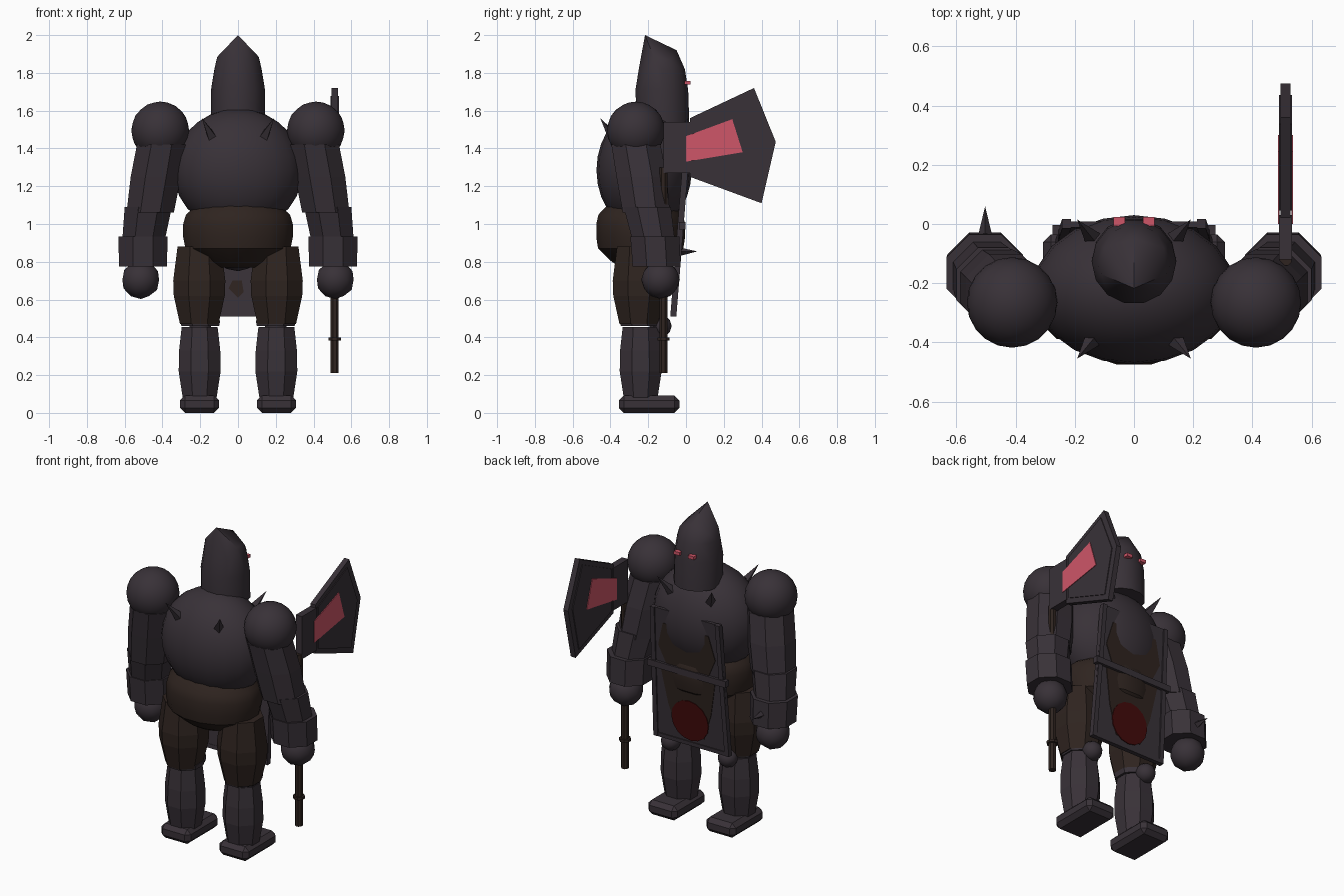
import bpy, bmesh, math
from mathutils import Vector

if "Cube" in bpy.data.objects:
    bpy.data.objects.remove(bpy.data.objects["Cube"])


def mat(name, rgb):
    m = bpy.data.materials.new(name)
    m.diffuse_color = (*rgb, 1)
    m.use_nodes = True
    m.node_tree.nodes["Principled BSDF"].inputs["Base Color"].default_value = m.diffuse_color
    return m


IRON = mat("dark_iron", (.040, .031, .039))
LEATHER = mat("dark_leather", (.028, .0175, .014))
GLOW = mat("rose_red", (.62, .092, .138))
BLOOD = mat("deep_red", (.055, .003, .003))


def finish(bm, name, m, smooth=0):
    bmesh.ops.recalc_face_normals(bm, faces=bm.faces)
    me = bpy.data.meshes.new(name)
    bm.to_mesh(me)
    bm.free()
    me.materials.append(m)
    o = bpy.data.objects.new(name, me)
    bpy.context.collection.objects.link(o)
    if smooth:
        bpy.ops.object.select_all(action='DESELECT')
        o.select_set(True)
        bpy.context.view_layer.objects.active = o
        bpy.ops.object.shade_smooth_by_angle(angle=math.radians(smooth))
    return o


def loft(name, m, rings, n=8, smooth=0):
    """Horizontal rings (x, y, z, rx, ry) joined into a closed tube."""
    bm = bmesh.new()
    loops = []
    for x, y, z, rx, ry in rings:
        k = 1 / math.cos(math.pi / n)
        loops.append([bm.verts.new((x + k * rx * math.cos((i + .5) * math.tau / n),
                                    y + k * ry * math.sin((i + .5) * math.tau / n), z))
                      for i in range(n)])
    for a, b in zip(loops, loops[1:]):
        for i in range(n):
            j = (i + 1) % n
            bm.faces.new((a[i], a[j], b[j], b[i]))
    bm.faces.new(loops[0])
    bm.faces.new(loops[-1])
    return finish(bm, name, m, smooth)


def ball(name, m, c, r, sub=2):
    bm = bmesh.new()
    bmesh.ops.create_icosphere(bm, subdivisions=sub, radius=1)
    for v in bm.verts:
        v.co = Vector([v.co[i] * r[i] + c[i] for i in range(3)])
    return finish(bm, name, m, 45)


def box(name, m, c, size, rx=0, bevel=0):
    bm = bmesh.new()
    bmesh.ops.create_cube(bm, size=1)
    for v in bm.verts:
        v.co = Vector([v.co[i] * size[i] for i in range(3)])
    if bevel:
        bmesh.ops.bevel(bm, geom=bm.edges[:], offset=bevel, segments=1, affect='EDGES')
    o = finish(bm, name, m)
    o.location, o.rotation_euler = c, (rx, 0, 0)
    return o


def spike(name, base, tip, r):
    bm = bmesh.new()
    b, t = Vector(base), Vector(tip)
    bmesh.ops.create_cone(bm, cap_ends=True, segments=4, radius1=r, radius2=0, depth=(t - b).length)
    q = (t - b).to_track_quat('Z', 'Y')
    for v in bm.verts:
        v.co = q @ v.co + (b + t) / 2
    return finish(bm, name, IRON)


def slab(name, m, pts, place, a, b):
    """Polygon pts extruded between depths a and b; place(u, v, depth) -> xyz."""
    bm = bmesh.new()
    lo = [bm.verts.new(place(u, v, a)) for u, v in pts]
    hi = [bm.verts.new(place(u, v, b)) for u, v in pts]
    bm.faces.new(lo)
    bm.faces.new(hi)
    for i in range(len(pts)):
        j = (i + 1) % len(pts)
        bm.faces.new((lo[i], lo[j], hi[j], hi[i]))
    return finish(bm, name, m)


# Trunk
bm = bmesh.new()
bmesh.ops.create_uvsphere(bm, u_segments=20, v_segments=14, radius=1)
for v in bm.verts:
    v.co = Vector((v.co.x * .343, v.co.y * .252 - .222, v.co.z * .325 + 1.285))
finish(bm, "torso", IRON, 45)
loft("belly", LEATHER, [(0, -.24, z, .29 * k, .235 * k) for z, k in
     ((.77, .45), (.80, .65), (.87, .96), (.93, 1), (1.0, 1), (1.05, .95), (1.1, .75))], 16, 35)
ball("pelvis", IRON, (0, -.22, .84), (.12, .12, .09))

# Helmet: round base hulled up to a sloping ridge
bm = bmesh.new()
for z, r, y in ((1.53, .143, -.122), (1.71, .143, -.128), (1.82, .125, -.128)):
    for i in range(14):
        a = math.tau * i / 14
        bm.verts.new((r * math.cos(a), y + r * math.sin(a), z))
for p in ((0, -.217, 2), (0, -.05, 1.92), (.11, -.17, 1.885), (-.11, -.17, 1.885),
          (.1, -.08, 1.87), (-.1, -.08, 1.87)):
    bm.verts.new(p)
bmesh.ops.convex_hull(bm, input=bm.verts[:])
finish(bm, "helmet", IRON, 28)

for s, side in ((-1, "left"), (1, "right")):
    box(side + "_eye", GLOW, (s * .05, .008, 1.748), (.04, .03, .02))
    # Arm
    ball(side + "_shoulder", IRON, (s * .412, -.265, 1.495), (.153, .153, .153), 3)
    loft(side + "_upper_arm", IRON, [(s * .405, -.265, 1.42, .13, .13),
                                     (s * .435, -.235, 1.25, .133, .133),
                                     (s * .465, -.21, 1.06, .125, .125)])
    loft(side + "_forearm", IRON, [(s * .475, -.205, 1.09, .125, .125),
                                   (s * .505, -.165, .88, .11, .11)])
    loft(side + "_cuff", IRON, [(s * .503, -.165, .935, .13, .13),
                                (s * .503, -.155, .775, .127, .127)])
    ball(side + "_hand", IRON, (s * .515, -.135, .705), (.102, .102, .102))
    # Leg
    loft(side + "_thigh", LEATHER, [(s * .205, -.25, z, r, r) for z, r in
                                    ((.47, .102), (.62, .135), (.70, .138), (.88, .115))])
    loft(side + "_shin", IRON, [(s * .203, -.24, z, r, r) for z, r in
                                ((.07, .088), (.22, .111), (.33, .109), (.455, .095))])
    loft(side + "_knee_band", IRON, [(s * .2, -.245, .46, .1, .1), (s * .2, -.245, .49, .106, .106)])
    ball(side + "_knee", IRON, (s * .2, -.135, .46), (.06, .06, .06))
    box(side + "_foot", IRON, (s * .204, -.195, .046), (.206, .32, .092), bevel=.026)
    # Torso spikes, mirrored front and back
    for t, end in ((-1, "back"), (1, "front")):
        spike(f"{side}_{end}_spike", (s * .135, -.22 + t * .165, 1.455),
              (s * .192, -.22 + t * .235, 1.563), .032)

spike("cuff_spike", (-.503, -.04, .853), (-.503, .06, .855), .024)


# Apron plate leaning back toward the knees
def apron(u, v, d):
    return (u, -.03 + (v - 1.0) * .08 + d, v)


slab("apron_plate", IRON, [(-.26, .51), (.26, .51), (.255, 1.0), (.235, 1.36), (-.235, 1.36), (-.255, 1.0)],
     apron, -.01, .01)
for s, side in ((-1, "left"), (1, "right")):
    slab(side + "_apron_rim", IRON, [(s * .265, .51), (s * .235, .51), (s * .213, 1.36), (s * .243, 1.36)],
         apron, -.014, .018)
slab("apron_hem", IRON, [(-.26, .51), (.26, .51), (.26, .535), (-.26, .535)], apron, -.012, .016)
box("apron_belt", IRON, (0, -.02, .99), (.55, .034, .04))
slab("upper_leather_panel", LEATHER, [(-.15, 1.01), (.15, 1.01), (.2, 1.12), (.16, 1.27), (-.16, 1.27), (-.2, 1.12)],
     apron, .009, .014)
LOW = [(-.09, .575), (.09, .575), (.15, .75), (.19, .97), (-.19, .97), (-.15, .75)]
slab("lower_leather_panel", LEATHER, LOW, apron, .009, .014)
slab("rear_leather_patch", LEATHER, [(-.05, .66), (0, .61), (.03, .64), (.02, .7), (-.03, .7)],
     apron, -.014, -.009)
slab("red_emblem", BLOOD, [(.13 * math.cos(i * math.tau / 16), .675 + .13 * math.sin(i * math.tau / 16))
                           for i in range(16)], apron, .013, .018)

# Axe
AX, AY = .512, -.12
loft("axe_handle", LEATHER, [(AX, AY, .21, .021, .021), (AX, AY, 1.3, .021, .021)])
loft("handle_ring", LEATHER, [(AX, AY, .383, .032, .032), (AX, AY, .40, .032, .032)])


def blade(u, v, d):
    return (AX + d, u, v)


EDGE = [(.02, 1.56), (.36, 1.72), (.475, 1.435), (.40, 1.11), (.02, 1.25)]
slab("axe_socket", IRON, [(-.12, 1.27), (-.12, 1.54), (.03, 1.54), (.03, 1.27)], blade, -.022, .022)
slab("axe_blade", IRON, EDGE, blade, -.017, .017)
slab("axe_blade_core", IRON, [(.2 + (u - .2) * .86, 1.42 + (v - 1.42) * .86) for u, v in EDGE],
     blade, -.022, .022)
PANEL = [(0, 1.465), (.245, 1.555), (.30, 1.38), (0, 1.33)]
for s, side in ((-1, "inner"), (1, "outer")):
    slab(side + "_axe_panel", GLOW, PANEL, blade, s * .02, s * .026)
